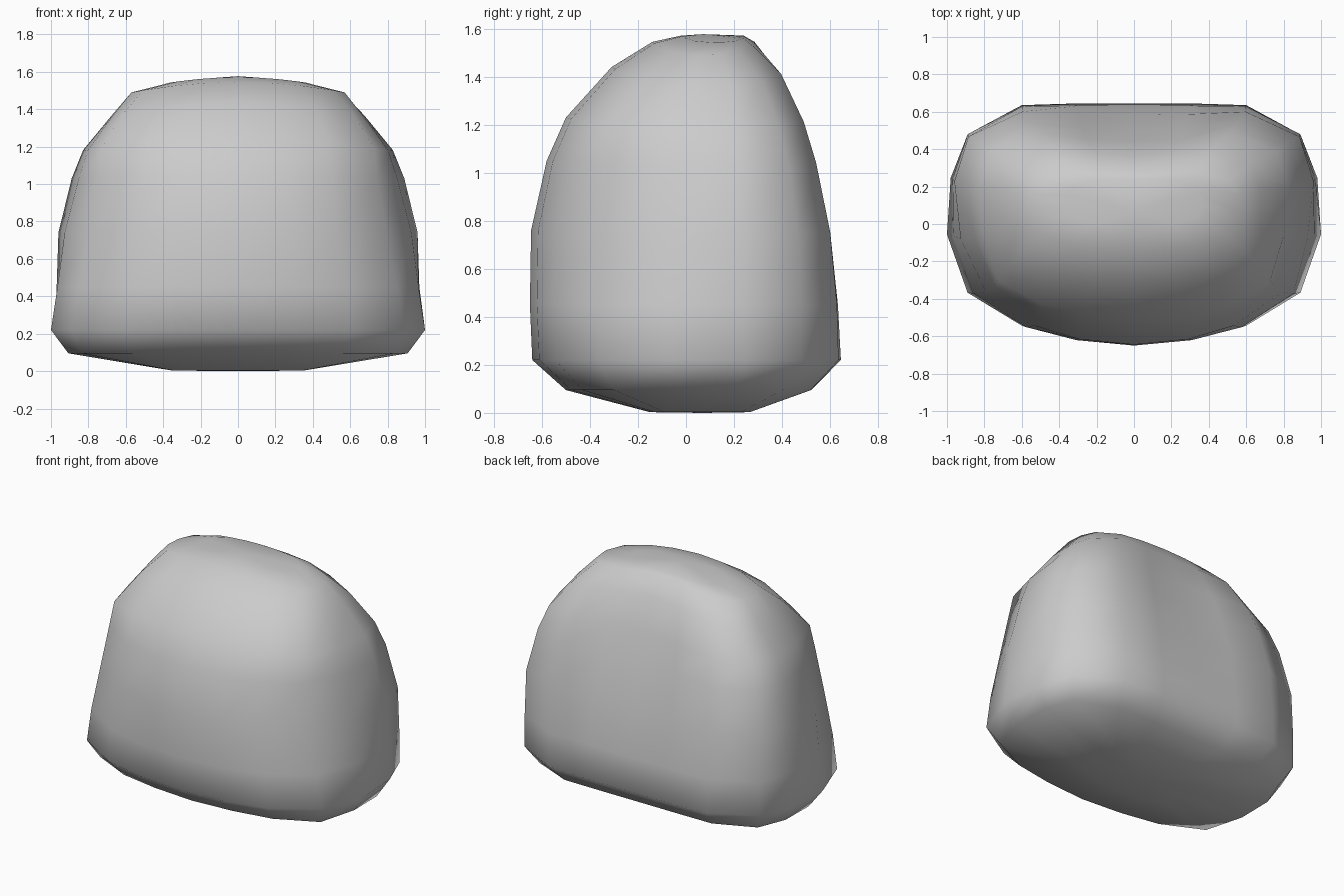
import bpy, bmesh

# Half of the plan outline (x, y as fractions of half width / depth), front to back
HALF = [(0, -1), (0.32, -0.955), (0.60, -0.85), (0.89, -0.575), (1, -0.09),
        (0.98, 0.38), (0.89, 0.74), (0.60, 0.985), (0.3, 1), (0, 1)]
PLAN = HALF + [(-x, y) for x, y in HALF[-2:0:-1]]

# Levels: z, half width, front y, back y, droop towards the sides, hollow of the back,
# bulge of the front corners, bulge of the back corners
LEVELS = [
    (0.003, 0.33, -0.15, 0.26, 0.0, 0.0, 0.06, 0.04),
    (0.095, 0.90, -0.50, 0.52, 0.0, 0.0, 0.04, 0.03),
    (0.22, 1.00, -0.64, 0.645, 0.0, 0.0, 0.0, 0.0),
    (0.45, 0.967, -0.65, 0.632, 0.0, 0.0, -0.01, 0.03),
    (0.76, 0.935, -0.645, 0.597, 0.02, 0.015, -0.045, 0.06),
    (1.05, 0.855, -0.58, 0.535, 0.02, 0.035, -0.02, 0.07),
    (1.23, 0.80, -0.50, 0.485, 0.05, 0.045, 0.02, 0.06),
    (1.44, 0.67, -0.31, 0.395, 0.08, 0.03, 0.02, 0.03),
    (1.545, 0.57, -0.14, 0.285, 0.055, 0.0, 0.0, 0.0),
    (1.571, 0.36, -0.02, 0.24, 0.028, 0.0, 0.0, 0.0),
]

# Rounded body lofted through the levels
bm = bmesh.new()
rings = []
for z, w, front, back, droop, hollow, front_bulge, back_bulge in LEVELS:
    mid, half = (front + back) / 2, (back - front) / 2
    ring = []
    for u, v in PLAN:
        y = mid + half * v
        if v > 0.9:
            y -= hollow * max(0, 1 - (u / 0.6) ** 2)
        bulge = (back_bulge if v > 0 else front_bulge) * min(1, abs(u * v) / 0.5)
        x = u * w + bulge * u
        y += bulge * v * abs(u) ** 3
        ring.append(bm.verts.new((x, y, z - droop * u * u)))
    rings.append(ring)
n = len(PLAN)
for a, b in zip(rings, rings[1:]):
    for i in range(n):
        j = (i + 1) % n
        bm.faces.new((a[i], a[j], b[j], b[i]))

# Flat underside and crowned top
for ring, z in ((rings[0], 0.0), (rings[-1], 1.577)):
    centre = bm.verts.new((0, 0.07, z))
    for i in range(n):
        bm.faces.new((ring[i], ring[(i + 1) % n], centre))
bmesh.ops.recalc_face_normals(bm, faces=bm.faces)
for f in bm.faces:
    f.smooth = True

mesh = bpy.data.meshes.new("rounded_body")
bm.to_mesh(mesh)
bm.free()
body = bpy.data.objects.new("rounded_body", mesh)
bpy.context.collection.objects.link(body)
